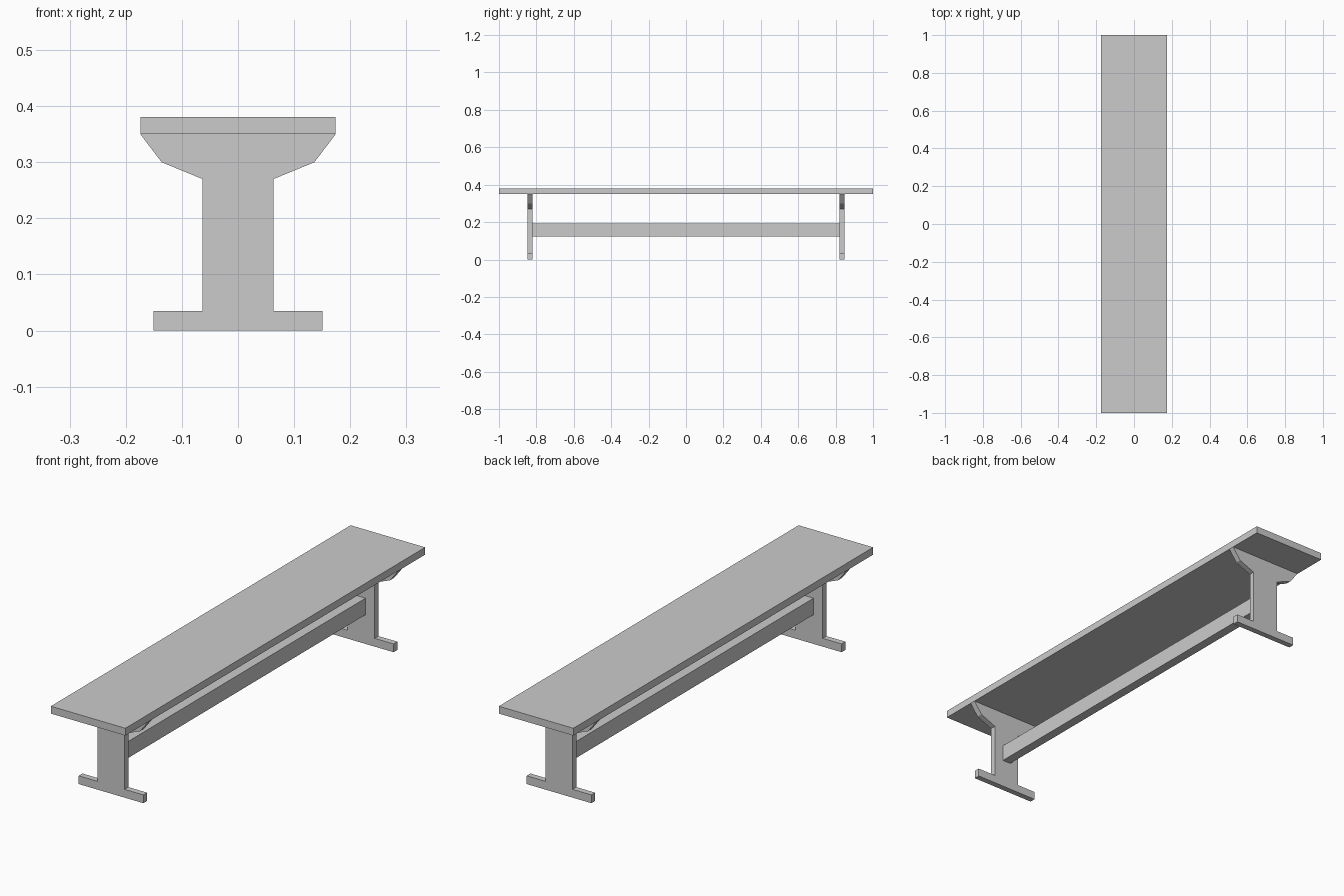
import bpy, bmesh

if "Cube" in bpy.data.objects:
    bpy.data.objects.remove(bpy.data.objects["Cube"])


def add_box(name, x, y, z):
    """Box from (min, max) pairs on each axis."""
    bm = bmesh.new()
    bmesh.ops.create_cube(bm, size=1)
    for v in bm.verts:
        for i, (lo, hi) in enumerate((x, y, z)):
            v.co[i] = hi if v.co[i] > 0 else lo
    return finish(name, bm)


def add_profile(name, points, y0, y1):
    """Extrude an XZ outline from y0 to y1."""
    bm = bmesh.new()
    face = bm.faces.new([bm.verts.new((px, y0, pz)) for px, pz in points])
    ext = bmesh.ops.extrude_face_region(bm, geom=[face])["geom"]
    moved = [g for g in ext if isinstance(g, bmesh.types.BMVert)]
    bmesh.ops.translate(bm, verts=moved, vec=(0, y1 - y0, 0))
    return finish(name, bm)


def finish(name, bm):
    bmesh.ops.recalc_face_normals(bm, faces=bm.faces)
    mesh = bpy.data.meshes.new(name)
    bm.to_mesh(mesh)
    bm.free()
    obj = bpy.data.objects.new(name, mesh)
    bpy.context.collection.objects.link(obj)
    return obj


# Seat plank
add_box("seat", (-0.174, 0.174), (-1, 1), (0.35, 0.381))

# Trestle ends: wide foot, post and flared support under the seat
half = [(0.151, 0), (0.151, 0.035), (0.063, 0.035),
        (0.063, 0.27), (0.136, 0.30), (0.174, 0.35)]
outline = half + [(-x, z) for x, z in reversed(half)]
add_profile("front_leg", outline, -0.847, -0.822)
add_profile("back_leg", outline, 0.822, 0.847)

# Stretcher beam between the legs
add_box("stretcher", (-0.02, 0.02), (-0.822, 0.822), (0.123, 0.193))
